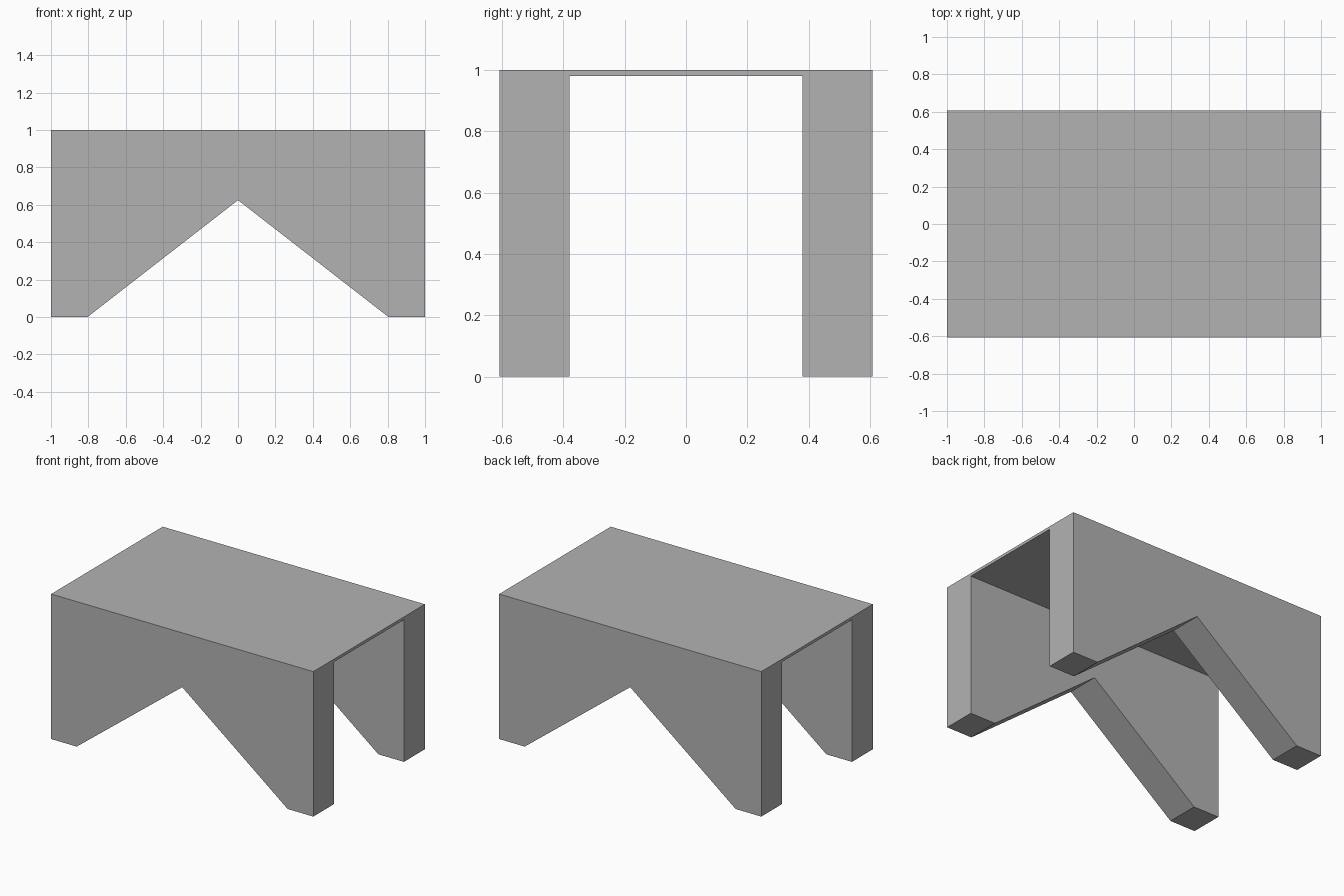
import bpy
import bmesh

cube = bpy.data.objects.get("Cube")
if cube:
    bpy.data.objects.remove(cube, do_unlink=True)

HALF_DEPTH = 0.608
LEG_INNER = 0.38
SLAB_BOTTOM = 0.98

grey = bpy.data.materials.new("plain grey")
grey.use_nodes = True
colour = (0.45, 0.45, 0.45, 1)
grey.diffuse_color = colour
grey.node_tree.nodes["Principled BSDF"].inputs["Base Color"].default_value = colour


def extrude_profile(name, profile, y0, y1):
    """Extrude an x-z outline from y0 to y1."""
    bm = bmesh.new()
    face = bm.faces.new([bm.verts.new((x, y0, z)) for x, z in profile])
    new = bmesh.ops.extrude_face_region(bm, geom=[face])["geom"]
    verts = [v for v in new if isinstance(v, bmesh.types.BMVert)]
    bmesh.ops.translate(bm, verts=verts, vec=(0, y1 - y0, 0))
    bmesh.ops.recalc_face_normals(bm, faces=bm.faces)
    mesh = bpy.data.meshes.new(name)
    bm.to_mesh(mesh)
    bm.free()
    mesh.materials.append(grey)
    obj = bpy.data.objects.new(name, mesh)
    bpy.context.collection.objects.link(obj)
    return obj


# Side panels: a wide board with a triangular notch leaving two tapered legs
right_half = [(0, 0.625), (0.805, 0), (1, 0), (1, 1)]
panel = right_half + [(-x, z) for x, z in reversed(right_half[1:])]
extrude_profile("front_leg_panel", panel, -HALF_DEPTH, -LEG_INNER)
extrude_profile("back_leg_panel", panel, LEG_INNER, HALF_DEPTH)

# Thin top board spanning between the panels
board = [(-1, SLAB_BOTTOM), (1, SLAB_BOTTOM), (1, 1), (-1, 1)]
extrude_profile("table_top", board, -LEG_INNER, LEG_INNER)
